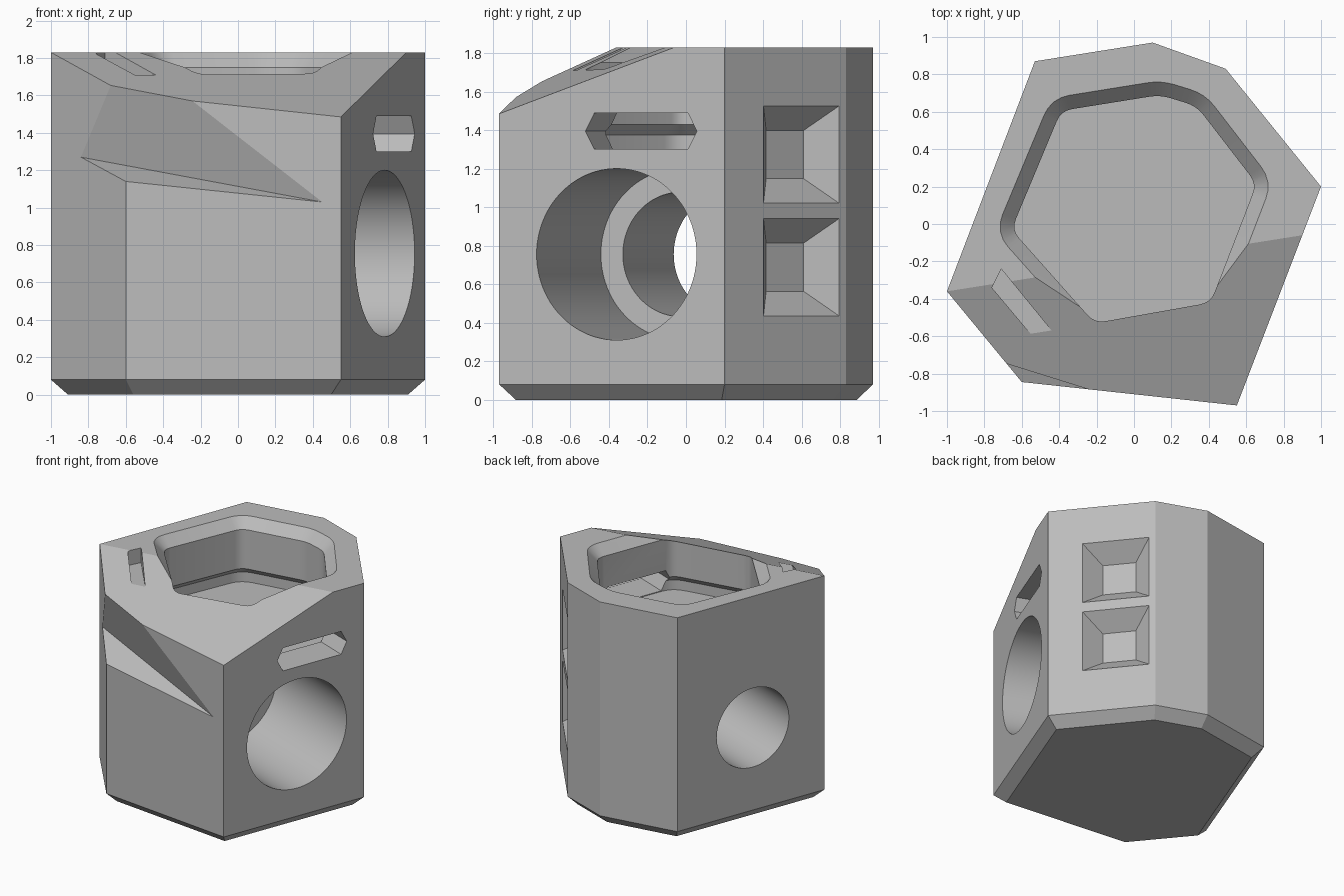
import bpy, bmesh, math
from mathutils import Vector, Matrix

cube = bpy.data.objects.get("Cube")
if cube:
    bpy.data.objects.remove(cube, do_unlink=True)

grey = bpy.data.materials.new("plain grey")
grey.use_nodes = True
grey.diffuse_color = (0.5, 0.5, 0.5, 1)
grey.node_tree.nodes["Principled BSDF"].inputs["Base Color"].default_value = (0.5, 0.5, 0.5, 1)

TOP = 1.83
A, B, C, D, E, F, G = [Vector(p) for p in (
    (-1, -.36), (-.6, -.845), (.55, -.97), (1, .2), (.49, .83), (.1, .97), (-.53, .87))]


def make(name, bm):
    bmesh.ops.recalc_face_normals(bm, faces=bm.faces)
    me = bpy.data.meshes.new(name)
    bm.to_mesh(me)
    bm.free()
    me.materials.append(grey)
    ob = bpy.data.objects.new(name, me)
    bpy.context.collection.objects.link(ob)
    return ob


def offset(poly, d):
    """Mitred outward offset of a counter-clockwise outline."""
    out = []
    for i, p in enumerate(poly):
        a = (p - poly[i - 1]).normalized()
        b = (poly[(i + 1) % len(poly)] - p).normalized()
        na, nb = Vector((a.y, -a.x)), Vector((b.y, -b.x))
        out.append(p + (na + nb) * d / (1 + na.dot(nb)))
    return out


def rounded(poly, r, n=4):
    out = []
    for i, p in enumerate(poly):
        a = p + (poly[i - 1] - p).normalized() * r
        b = p + (poly[(i + 1) % len(poly)] - p).normalized() * r
        for k in range(n + 1):
            t = k / n
            out.append(a * (1 - t) ** 2 + p * 2 * t * (1 - t) + b * t * t)
    return out


def loft(rings):
    """Closed solid through rings of 3D points."""
    bm = bmesh.new()
    vs = [[bm.verts.new(p) for p in ring] for ring in rings]
    for lo, hi in zip(vs, vs[1:]):
        for i in range(len(lo)):
            j = (i + 1) % len(lo)
            bm.faces.new((lo[i], lo[j], hi[j], hi[i]))
    bm.faces.new(vs[0][::-1])
    bm.faces.new(vs[-1])
    return bm


def layers(outline, steps):
    return [[(p.x, p.y, z) for p in offset(outline, d)] for z, d in steps]


def frame(p, q, t, z):
    """Matrix on side wall p-q: local x along it, y up, z outward."""
    u = (q - p).normalized()
    o = p.lerp(q, t)
    return Matrix(((u.x, 0, u.y, o.x), (u.y, 0, -u.x, o.y), (0, 1, 0, z), (0, 0, 0, 1)))


# Block with a chamfered foot and a sloping front top
bm = loft(layers([A, B, C, D, E, F, G], [(0, -.08), (.08, 0), (TOP, 0)]))
a3, p3, c3 = Vector((*A, TOP)), Vector((.9, -.06, TOP)), Vector((*C, 1.485))
normal = (c3 - a3).cross(p3 - a3).normalized()
bmesh.ops.bisect_plane(bm, geom=bm.verts[:] + bm.edges[:] + bm.faces[:], dist=1e-5,
                       plane_co=a3, plane_no=normal, clear_outer=True)
bmesh.ops.holes_fill(bm, edges=[e for e in bm.edges if e.is_boundary])
block = make("block", bm)
cutters = []

# Deep top pocket with a flared mouth and an undercut groove at its floor
throat = [Vector(p) for p in ((-.655, -.03), (-.21, -.53), (.41, -.42), (.655, .215),
                              (.335, .63), (.14, .69), (-.39, .605))]
cutters.append(make("pocket_cutter", loft(layers(rounded(throat, .06), [
    (1.295, .06), (1.375, .06), (1.43, 0), (1.75, 0), (TOP, .075), (2, .075)]))))

# Stepped round bore through the two parallel side walls
side = frame(C, D, .521, .755)
for radius, near, far in ((.445, .2, -.93), (.323, .1, -1.9)):
    bm = bmesh.new()
    bmesh.ops.create_cone(bm, cap_ends=True, segments=96, radius1=radius, radius2=radius,
                          depth=near - far,
                          matrix=side @ Matrix.Translation((0, 0, (near + far) / 2)))
    cutters.append(make("bore_cutter", bm))

# Six-sided slot from the side wall into the pocket
slot = frame(C, D, .63, 1.395)
hexagon = [(-.31, 0), (-.26, -.094), (.26, -.094), (.31, 0), (.26, .094), (-.26, .094)]
cutters.append(make("slot_cutter", loft(
    [[slot @ Vector((x, y, z)) for x, y in hexagon] for z in (-.36, .1)])))

# Two tapered square recesses
square = [(-1, -1), (1, -1), (1, 1), (-1, 1)]
for z in (.688, 1.273):
    wall = frame(D, E, .632, z)
    cutters.append(make("recess_cutter", loft(
        [[wall @ Vector((x * h, y * h, d)) for x, y in square]
         for h, d in ((.125, -.135), (.252, 0), (.252, .05))])))

# Small flat-floored notch in the slope
cutters.append(make("notch_cutter", loft(
    [[(-.76, -.34, z), (-.508, -.64, z), (-.4, -.62, z), (-.71, -.24, z)] for z in (1.71, 2)])))

# Undercut wedge across the front corner
left, right = Vector((-.84, -.554, 1.27)), Vector((.45, -.959, 1.03))
rise = Vector((-.68, -.748, 1.655)) - left
run = Vector((*B, 1.14)) - left
along = right - left
ends = []
for t in (-.4, 1.4):
    o = left + along * t
    ends.append([o, o + rise * 3, o + run * 4])
cutters.append(make("wedge_cutter", loft(ends)))

# Carve everything out of the block
bpy.context.view_layer.objects.active = block
for cutter in cutters:
    cutter.hide_render = True
    mod = block.modifiers.new(cutter.name, "BOOLEAN")
    mod.operation, mod.solver, mod.object = "DIFFERENCE", "EXACT", cutter
    bpy.ops.object.modifier_apply(modifier=mod.name)
for cutter in cutters:
    bpy.data.objects.remove(cutter, do_unlink=True)

bpy.ops.object.select_all(action="DESELECT")
block.select_set(True)
bpy.ops.object.shade_smooth_by_angle(angle=math.radians(20))
